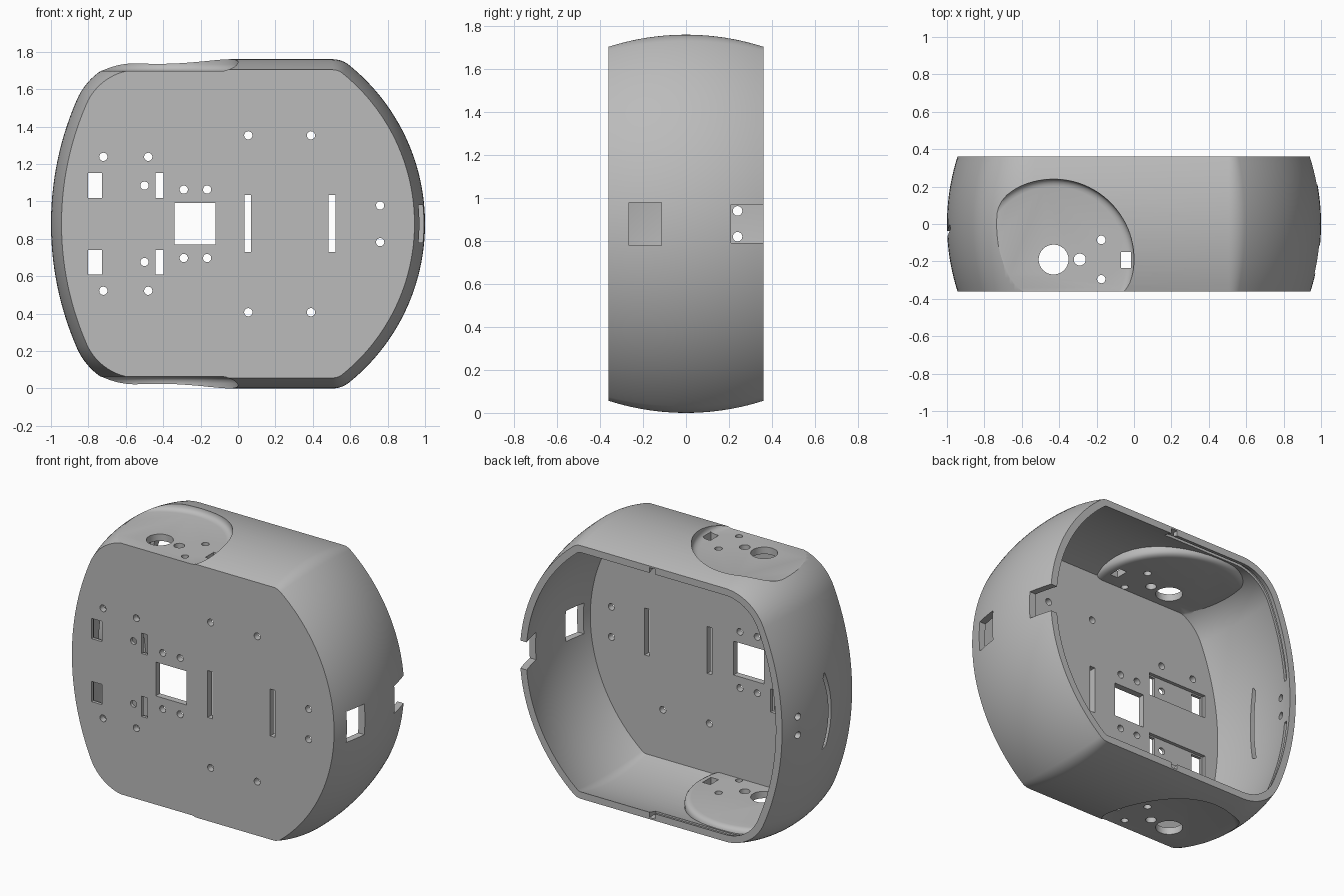
import bpy, bmesh, math
from mathutils import Matrix, Vector

cube = bpy.data.objects.get("Cube")
if cube:
    bpy.data.objects.remove(cube, do_unlink=True)

MID = 0.88            # mid height, also half height
DEPTH = 0.36          # half depth
WALL = 0.045
BULGE = 1.18          # radius of the barrel curve across the depth


def arc(cx, cz, r, a0, a1, n):
    return [(cx + r * math.cos(a0 + (a1 - a0) * i / n),
             cz + r * math.sin(a0 + (a1 - a0) * i / n)) for i in range(n)]


def outline(d):
    """Rounded body outline, shrunk inward by d."""
    rc, rr, rf = -0.09, 1.09, 0.14      # right side arc and its corner
    lc, lr, lf = 0.66, 1.66, 0.36       # left side arc and its corner
    rx = rc + math.sqrt((rr - rf) ** 2 - (MID - rf) ** 2)
    lx = lc - math.sqrt((lr - lf) ** 2 - (MID - lf) ** 2)
    ra = math.atan2(MID - rf, rx - rc)
    la = math.atan2(MID - lf, lx - lc)
    q = math.pi / 2
    half = (arc(rc, 0, rr - d, 0, ra, 24) + arc(rx, MID - rf, rf - d, ra, q, 8)
            + [(rx, MID - d)]
            + arc(lx, MID - lf, lf - d, q, la, 16) + arc(lc, 0, lr - d, la, math.pi, 14)
            + [(lc - lr + d, 0)])
    lower = [(x, -z) for x, z in reversed(half[1:-1])]
    return [(x, z + MID) for x, z in half + lower]


def bulge(y):
    return BULGE - math.sqrt(BULGE ** 2 - y * y)


def finish(name, bm):
    bmesh.ops.recalc_face_normals(bm, faces=bm.faces)
    me = bpy.data.meshes.new(name)
    bm.to_mesh(me)
    bm.free()
    ob = bpy.data.objects.new(name, me)
    bpy.context.collection.objects.link(ob)
    return ob


def loft(name, ys, inset):
    bm = bmesh.new()
    rings = [[bm.verts.new((x, y, z)) for x, z in outline(inset(y))] for y in ys]
    n = len(rings[0])
    for a, b in zip(rings, rings[1:]):
        for i in range(n):
            bm.faces.new((a[i], a[(i + 1) % n], b[(i + 1) % n], b[i]))
    bm.faces.new(rings[0])
    bm.faces.new(rings[-1])
    return finish(name, bm)


def box(bm, x0, x1, y0, y1, z0, z1):
    m = Matrix.Translation(((x0 + x1) / 2, (y0 + y1) / 2, (z0 + z1) / 2))
    bmesh.ops.create_cube(bm, size=1, matrix=m @ Matrix.Diagonal((x1 - x0, y1 - y0, z1 - z0, 1)))


def rod(bm, centre, r, length, axis):
    rot = Vector((0, 0, 1)).rotation_difference(Vector(axis)).to_matrix().to_4x4()
    bmesh.ops.create_cone(bm, cap_ends=True, segments=32, radius1=r, radius2=r, depth=length,
                          matrix=Matrix.Translation(centre) @ rot)


def boolean(target, cutter, operation='DIFFERENCE'):
    mod = target.modifiers.new("cut", 'BOOLEAN')
    mod.object, mod.operation, mod.solver = cutter, operation, 'EXACT'
    bpy.context.view_layer.update()
    me = bpy.data.meshes.new_from_object(
        target.evaluated_get(bpy.context.evaluated_depsgraph_get()))
    target.modifiers.clear()
    target.data = me
    bpy.data.objects.remove(cutter, do_unlink=True)


def dishes(radius, floor):
    """Round recess cutters with a soft foot, for the top and the bottom."""
    profile = [(radius - 0.04, 0), (radius - 0.025, 0.003), (radius - 0.012, 0.01),
               (radius - 0.004, 0.02), (radius, 0.035), (radius, 0.2)]
    bm = bmesh.new()
    n = 96
    for s in (1, -1):
        rings = [[bm.verts.new((-0.43 + r * math.cos(math.tau * i / n),
                                -0.19 + r * math.sin(math.tau * i / n),
                                MID + s * (floor + h))) for i in range(n)] for r, h in profile]
        for a, b in zip(rings, rings[1:]):
            for i in range(n):
                bm.faces.new((a[i], a[(i + 1) % n], b[(i + 1) % n], b[i]))
        bm.faces.new(rings[0])
        bm.faces.new(rings[-1])
    return finish("dish_cutter", bm)


# Outer body with the two round recesses
steps = 20
ys = [-DEPTH + 2 * DEPTH * i / steps for i in range(steps + 1)]
shell = loft("shell", ys, bulge)
boolean(shell, dishes(0.43, 0.817))

# Hollow inside, following the recesses
back = -DEPTH + 0.042
inner = [back + (0.4 - back) * i / steps for i in range(steps + 1)]
cavity = loft("cavity", inner, lambda y: bulge(y) + WALL)
boolean(cavity, dishes(0.47, 0.817 - WALL))
boolean(shell, cavity)

# Shallow seats inside the front plate
bm = bmesh.new()
for s in (1, -1):
    z = MID + s * 0.205
    box(bm, -0.815, -0.385, -0.34, -0.25, z - 0.075, z + 0.075)
boolean(shell, finish("seat_cutter", bm))

# Openings through the front plate
bm = bmesh.new()
box(bm, -0.34, -0.12, -0.4, -0.3, 0.77, 0.99)
for x in (0.052, 0.502):
    box(bm, x - 0.018, x + 0.018, -0.4, -0.3, 0.73, 1.035)
for s in (1, -1):
    for x, w in ((-0.765, 0.037), (-0.42, 0.022)):
        z = MID + s * 0.205
        box(bm, x - w, x + w, -0.4, -0.3, z - 0.066, z + 0.066)
    for x, dz in ((-0.72, 0.358), (-0.48, 0.358), (-0.5, 0.204), (-0.29, 0.183),
                  (-0.165, 0.183), (0.055, 0.473), (0.39, 0.473), (0.76, 0.098)):
        rod(bm, (x, -0.35, MID + s * dz), 0.022, 0.1, (0, 1, 0))
    # Openings in the recess floors
    zc = MID + s * 0.8
    for x, y, r in ((-0.43, -0.19, 0.08), (-0.29, -0.19, 0.032),
                    (-0.175, -0.085, 0.023), (-0.175, -0.295, 0.022)):
        rod(bm, (x, y, zc), r, 0.16, (0, 0, 1))
    box(bm, -0.07, -0.015, -0.235, -0.15, zc - 0.08, zc + 0.08)
    # Screw holes in the right wall
    rod(bm, (-0.95, 0.24, MID + s * 0.06), 0.022, 0.2, (1, 0, 0))
# Window and rear notch in the left wall
box(bm, 0.88, 1.1, -0.265, -0.115, 0.78, 0.98)
box(bm, 0.85, 1.1, 0.21, 0.42, 0.79, 0.97)
# Curved slot in the right wall
slot = (arc(0.667, MID, 0.735, math.pi - 0.35, math.pi + 0.35, 20)
        + arc(0.667, MID, 0.705, math.pi + 0.35, math.pi - 0.35, 20))
face = bm.faces.new([bm.verts.new((-1.1, y, z)) for y, z in slot])
ext = bmesh.ops.extrude_face_region(bm, geom=[face], use_keep_orig=True)
bmesh.ops.translate(bm, vec=(0.25, 0, 0),
                    verts=[g for g in ext["geom"] if isinstance(g, bmesh.types.BMVert)])
boolean(shell, finish("opening_cutter", bm))

# Locking groove inside the rear rim, with its entry notches
groove = loft("groove", (0.295, 0.325), lambda y: 0.066)
bm = bmesh.new()
for s in (1, -1):
    z0, z1 = sorted((MID + s * 0.14, MID + s))
    box(bm, -1.1, 0.01, 0.2, 0.4, z0, z1)
boolean(groove, finish("groove_limit", bm), 'INTERSECT')
boolean(shell, groove)
bm = bmesh.new()
for s in (1, -1):
    z0, z1 = sorted((MID + s * 0.7, MID + s * 0.813))
    box(bm, -0.03, 0.012, 0.293, 0.42, z0, z1)
boolean(shell, finish("entry_cutter", bm))

# One plain grey
mat = bpy.data.materials.new("plain_grey")
mat.use_nodes = True
grey = (0.5, 0.5, 0.5, 1)
mat.diffuse_color = grey
mat.node_tree.nodes["Principled BSDF"].inputs["Base Color"].default_value = grey
shell.data.materials.clear()
shell.data.materials.append(mat)

bpy.ops.object.select_all(action='DESELECT')
shell.select_set(True)
bpy.context.view_layer.objects.active = shell
bpy.ops.object.shade_smooth_by_angle(angle=math.radians(30))
